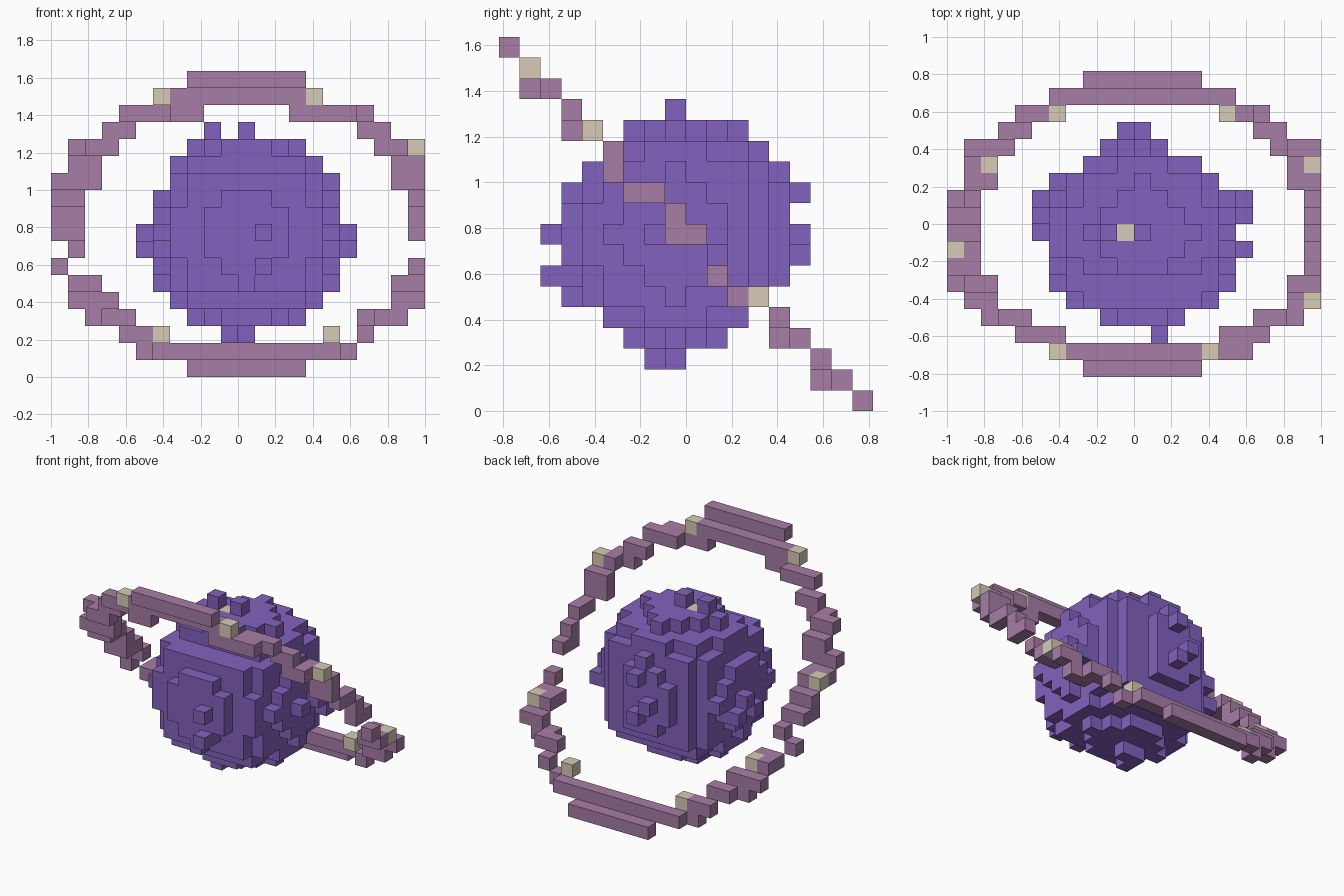
import bpy
import bmesh
from mathutils import Vector

cube = bpy.data.objects.get("Cube")
if cube:
    bpy.data.objects.remove(cube, do_unlink=True)

CELL = 1 / 11                       # edge length of one block
ORIGIN = Vector((-1, -9 * CELL, 0))  # corner of block (0, 0, 0)
CENTRE = (11, 8, 8)                 # middle block of the planet
RADIUS_SQ = 34


def make_material(name, colour):
    mat = bpy.data.materials.new(name)
    mat.use_nodes = True
    rgba = (*colour, 1)
    mat.diffuse_color = rgba
    mat.node_tree.nodes["Principled BSDF"].inputs["Base Color"].default_value = rgba
    return mat


purple = make_material("planet purple", (0.225, 0.12, 0.51))
mauve = make_material("ring mauve", (0.39, 0.205, 0.385))
beige = make_material("pale beige", (0.67, 0.6, 0.47))


def build_blocks(name, cells, pale_cells, base):
    """Make one mesh holding only the outer faces of a set of blocks."""
    bm = bmesh.new()
    corners = {}

    def corner(p):
        key = tuple(p)
        if key not in corners:
            corners[key] = bm.verts.new(ORIGIN + Vector(key) * CELL)
        return corners[key]

    for cell in cells:
        for axis in range(3):
            for step in (0, 1):
                neighbour = list(cell)
                neighbour[axis] += 2 * step - 1
                if tuple(neighbour) in cells:
                    continue
                u, v = (axis + 1) % 3, (axis + 2) % 3
                loop = []
                for a, b in ((0, 0), (1, 0), (1, 1), (0, 1)):
                    p = list(cell)
                    p[axis] += step
                    p[u] += a
                    p[v] += b
                    loop.append(corner(p))
                face = bm.faces.new(loop if step else loop[::-1])
                face.material_index = int(cell in pale_cells)
    mesh = bpy.data.meshes.new(name)
    bm.to_mesh(mesh)
    bm.free()
    mesh.materials.append(base)
    mesh.materials.append(beige)
    obj = bpy.data.objects.new(name, mesh)
    bpy.context.collection.objects.link(obj)
    return obj


# Planet: a blocky ball, worn down on some layers
FULL = (-5, 5)
x_by_height = {3: (-4, 5)}
y_by_height = {-5: (-2, 2), -4: (-3, 3), -3: (-5, 4), 3: (-4, 5), 4: (-2, 4), 5: (-2, 3)}
x_by_depth = {-5: (-2, 2), 3: (-5, 4), 4: (-3, 3), 5: (-2, 1)}


def within(value, layers, layer):
    low, high = layers.get(layer, FULL)
    return low <= value <= high


def in_ball(x, y, z):
    """Inside the ball, with the corners of the six flat caps clipped."""
    sizes = [abs(c) for c in (x, y, z)]
    return sum(c * c for c in sizes) <= RADIUS_SQ and (max(sizes) < 5 or sum(sizes) <= 8)


def on_planet(x, y, z):
    return tuple(c + d for c, d in zip(CENTRE, (x, y, z)))


span = range(-5, 6)
planet = {
    on_planet(x, y, z)
    for x in span for y in span for z in span
    if in_ball(x, y, z)
    and within(x, x_by_height, z)
    and within(y, y_by_height, z)
    and within(x, x_by_depth, y)
}

# Planet: single raised blocks
bumps = [
    (-2, 0, 6), (0, 0, 6), (-1, -1, -6), (-1, 0, -6), (0, 0, -6),
    (-6, 0, -1), (-6, 1, 0), (-6, 2, -1),
    (6, 1, 0), (6, 2, -1), (6, -1, 0),
    (0, 6, 2), (-1, 6, 0), (0, 6, -1),
    (1, -6, 0), (1, -6, -2),
]
planet |= {on_planet(*b) for b in bumps}
build_blocks("planet", planet, {on_planet(-1, 0, 5)}, purple)

# Ring: tilted stair of rows, each with (depth, height) and runs along x
rows = {
    (0, 17): [(8, 14)],
    (1, 16): [(6, 15)],
    (1, 15): [(7, 8), (14, 17)],
    (2, 15): [(4, 6), (16, 18)],
    (3, 14): [(3, 4), (18, 19)],
    (3, 13): [(2, 3), (19, 20)],
    (4, 13): [(1, 2), (20, 21)],
    (5, 12): [(1, 2), (20, 21)],
    (5, 11): [(0, 2), (20, 21)],
    (10, 7): [(1, 1)],
    (10, 6): [(0, 0), (21, 21)],
    (11, 5): [(1, 2), (20, 21)],
    (12, 5): [(1, 2), (20, 21)],
    (13, 4): [(1, 3), (20, 21)],
    (13, 3): [(2, 2), (19, 20)],
    (14, 3): [(3, 4), (18, 19)],
    (15, 2): [(4, 6), (16, 16), (18, 18)],
    (15, 1): [(5, 5), (17, 17)],
    (16, 1): [(6, 16)],
    (17, 0): [(8, 14)],
}
# straight stretches beside the planet
for step in ((6, 10), (7, 10), (8, 9), (8, 8), (9, 8)):
    rows[step] = [(0, 1), (21, 21)]

ring = {
    (x, y, z)
    for (y, z), runs in rows.items()
    for low, high in runs
    for x in range(low, high + 1)
}
pale = {
    (6, 1, 16), (15, 1, 16), (21, 4, 13), (0, 7, 10),
    (2, 12, 5), (21, 12, 5), (6, 15, 2), (16, 15, 2),
}
build_blocks("ring", ring, pale, mauve)
